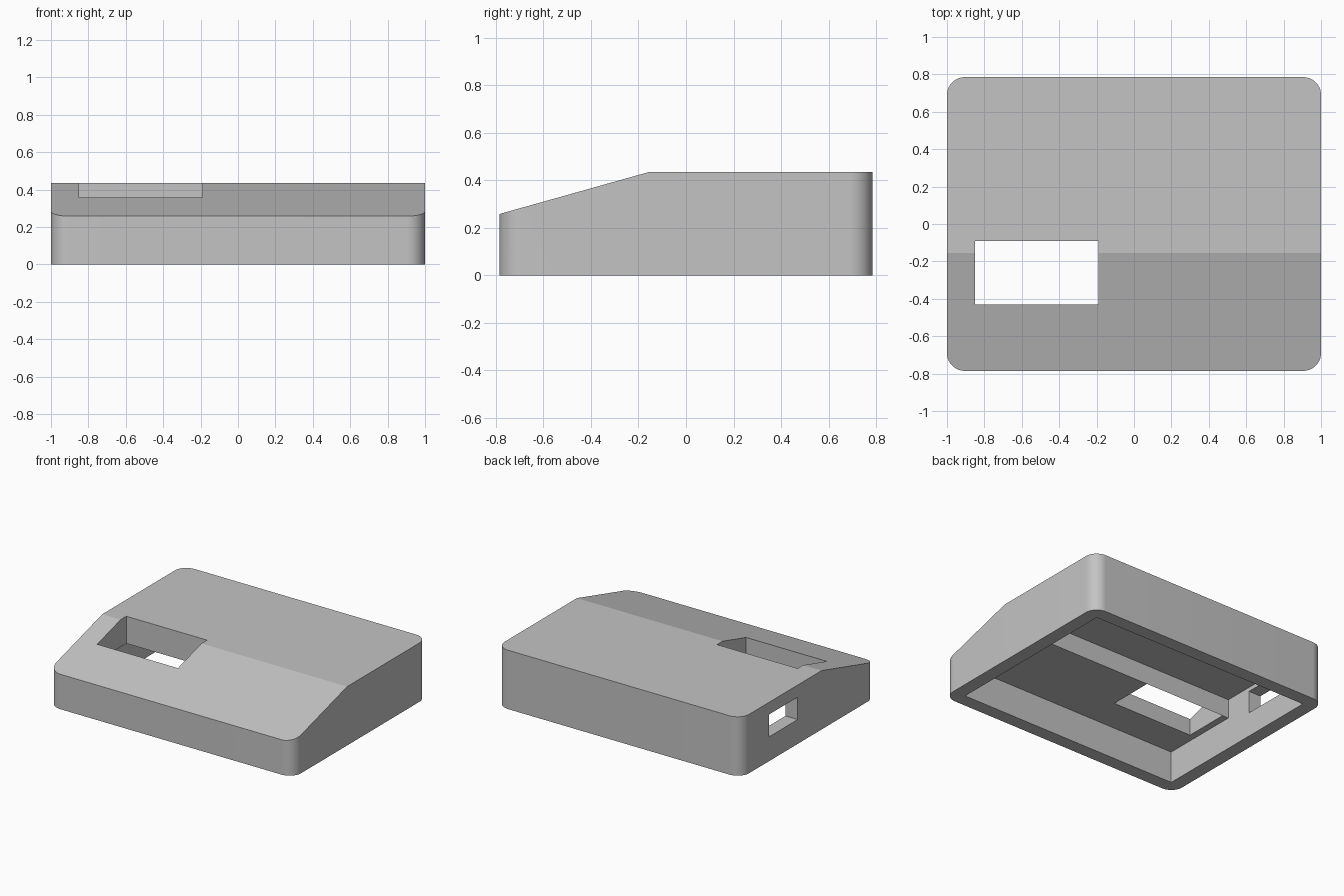
import bpy
import bmesh
import math
from mathutils import Vector

cube = bpy.data.objects.get("Cube")
if cube:
    bpy.data.objects.remove(cube, do_unlink=True)

HALF_X, HALF_Y = 1.0, 0.785
TOP, FRONT_TOP, RIDGE_Y = 0.435, 0.258, -0.155
CORNER = 0.095


def material(name, colour):
    mat = bpy.data.materials.new(name)
    mat.use_nodes = True
    mat.diffuse_color = colour
    mat.node_tree.nodes["Principled BSDF"].inputs["Base Color"].default_value = colour
    return mat


def box(name, low, high):
    low, high = Vector(low), Vector(high)
    bm = bmesh.new()
    bmesh.ops.create_cube(bm, size=1)
    for v in bm.verts:
        v.co = (low + high) / 2 + v.co * (high - low)
    mesh = bpy.data.meshes.new(name)
    bm.to_mesh(mesh)
    bm.free()
    obj = bpy.data.objects.new(name, mesh)
    bpy.context.collection.objects.link(obj)
    return obj


# Outer block with rounded upright corners and a sloped front deck
case = box("case_shell", (-HALF_X, -HALF_Y, 0), (HALF_X, HALF_Y, TOP))
bm = bmesh.new()
bm.from_mesh(case.data)
upright = [e for e in bm.edges if abs(e.verts[0].co.z - e.verts[1].co.z) > 0.1]
bmesh.ops.bevel(bm, geom=upright, offset=CORNER, segments=16, profile=0.5,
                affect="EDGES")
cut = bmesh.ops.bisect_plane(
    bm, geom=bm.verts[:] + bm.edges[:] + bm.faces[:],
    plane_co=(0, RIDGE_Y, TOP),
    plane_no=(0, FRONT_TOP - TOP, RIDGE_Y + HALF_Y),
    clear_outer=True)
rim = [e for e in bm.edges if e.is_boundary]
bmesh.ops.contextual_create(bm, geom=rim)
bmesh.ops.recalc_face_normals(bm, faces=bm.faces)
bm.to_mesh(case.data)
bm.free()

# Hollow underside, deeper rear bay, deck window and side port
cutters = [
    box("lower_cavity", (-0.9, -0.685, -0.1), (0.9, 0.685, 0.234)),
    box("rear_bay", (-0.9, -0.09, 0.1), (0.9, 0.685, 0.375)),
    box("deck_window", (-0.85, -0.43, 0.15), (-0.19, -0.09, 0.6)),
    box("side_port", (-1.2, 0.125, 0.18), (-0.8, 0.46, 0.345)),
]
bpy.context.view_layer.objects.active = case
for cutter in cutters:
    cutter.hide_render = True
    mod = case.modifiers.new(cutter.name, "BOOLEAN")
    mod.operation = "DIFFERENCE"
    mod.solver = "EXACT"
    mod.object = cutter
    bpy.ops.object.modifier_apply(modifier=mod.name)
    bpy.data.objects.remove(cutter, do_unlink=True)

# Single matte grey, smooth only around the corners
case.data.materials.clear()
case.data.materials.append(material("light_grey", (0.55, 0.55, 0.55, 1)))
bpy.ops.object.select_all(action="DESELECT")
case.select_set(True)
bpy.ops.object.shade_smooth_by_angle(angle=math.radians(12))
